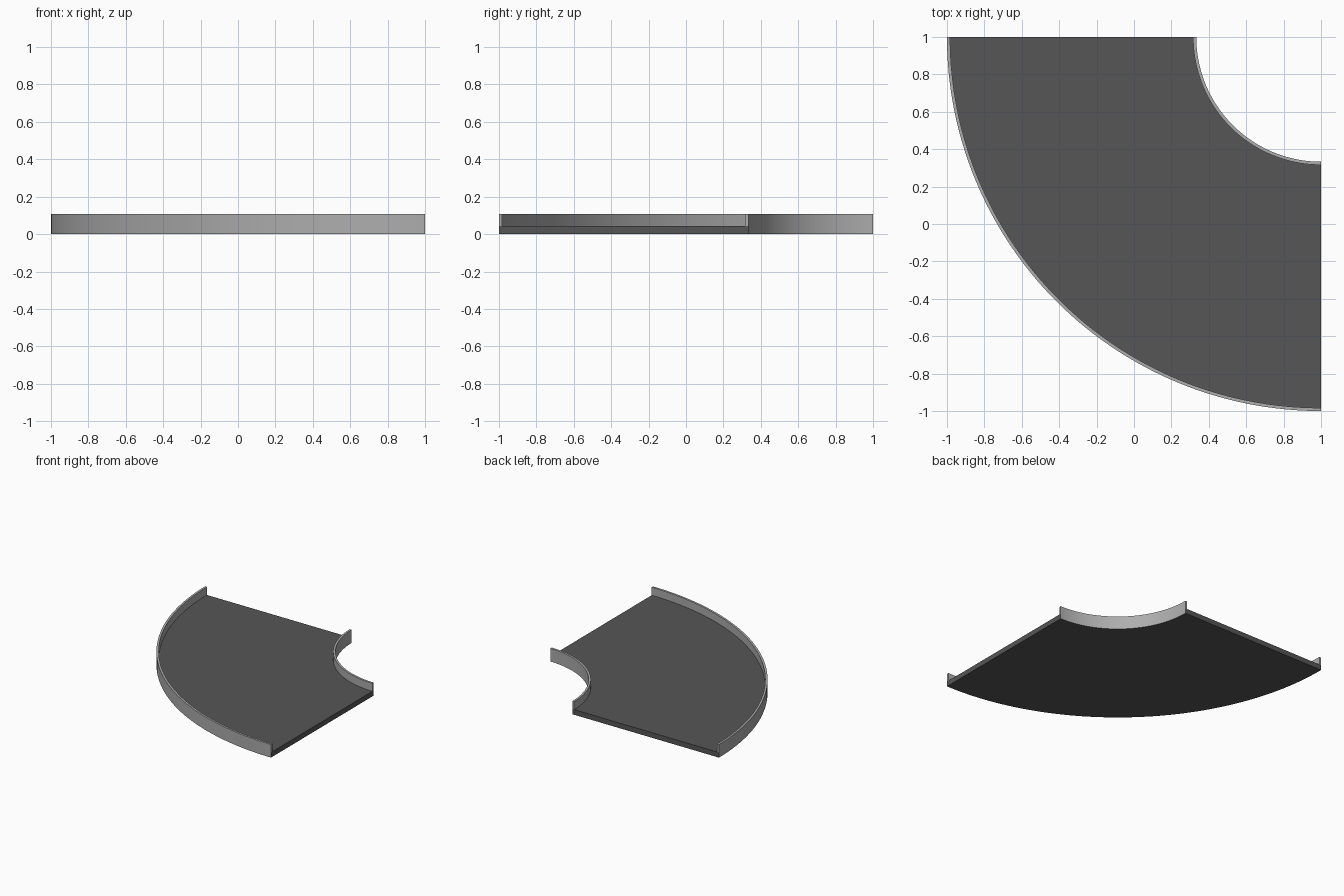
import bpy, bmesh, math

if "Cube" in bpy.data.objects:
    bpy.data.objects.remove(bpy.data.objects["Cube"])

R_IN, R_OUT, T = 0.667, 2.0, 0.017   # arc radii and rail thickness
FLOOR, TOP = 0.042, 0.108            # floor and rail heights
CX, CY, STEPS = 1.0, 1.0, 64         # bend centre and smoothness

# U-shaped channel cross-section as (radius, height)
profile = [(R_IN, 0), (R_IN, FLOOR), (R_IN, TOP), (R_IN + T, TOP), (R_IN + T, FLOOR),
           (R_OUT - T, FLOOR), (R_OUT - T, TOP), (R_OUT, TOP), (R_OUT, FLOOR), (R_OUT, 0)]
DARK_SEGMENTS = {4, 9}               # floor top and underside


def material(name, value):
    m = bpy.data.materials.new(name)
    m.diffuse_color = (value, value, value, 1)
    m.use_nodes = True
    m.node_tree.nodes["Principled BSDF"].inputs["Base Color"].default_value = m.diffuse_color
    return m


# Sweep the section through a quarter turn
bm = bmesh.new()
rings = []
for i in range(STEPS + 1):
    a = math.pi + math.pi / 2 * i / STEPS
    rings.append([bm.verts.new((CX + r * math.cos(a), CY + r * math.sin(a), z))
                  for r, z in profile])

n = len(profile)
for a, b in zip(rings, rings[1:]):
    for j in range(n):
        k = (j + 1) % n
        f = bm.faces.new((a[j], a[k], b[k], b[j]))
        f.material_index = 1 if j in DARK_SEGMENTS else 0

# End caps: two rail ends and the dark floor end
for ring in (rings[0], rings[-1]):
    for ids, mat in (((1, 2, 3, 4), 0), ((5, 6, 7, 8), 0), ((0, 1, 4, 5, 8, 9), 1)):
        bm.faces.new([ring[i] for i in ids]).material_index = mat

bmesh.ops.recalc_face_normals(bm, faces=bm.faces)
mesh = bpy.data.meshes.new("curved_channel")
bm.to_mesh(mesh)
bm.free()
mesh.materials.append(material("rail_grey", 0.42))
mesh.materials.append(material("floor_dark", 0.093))

channel = bpy.data.objects.new("curved_channel", mesh)
bpy.context.collection.objects.link(channel)
bpy.context.view_layer.objects.active = channel
channel.select_set(True)
bpy.ops.object.shade_smooth_by_angle(angle=math.radians(30))
